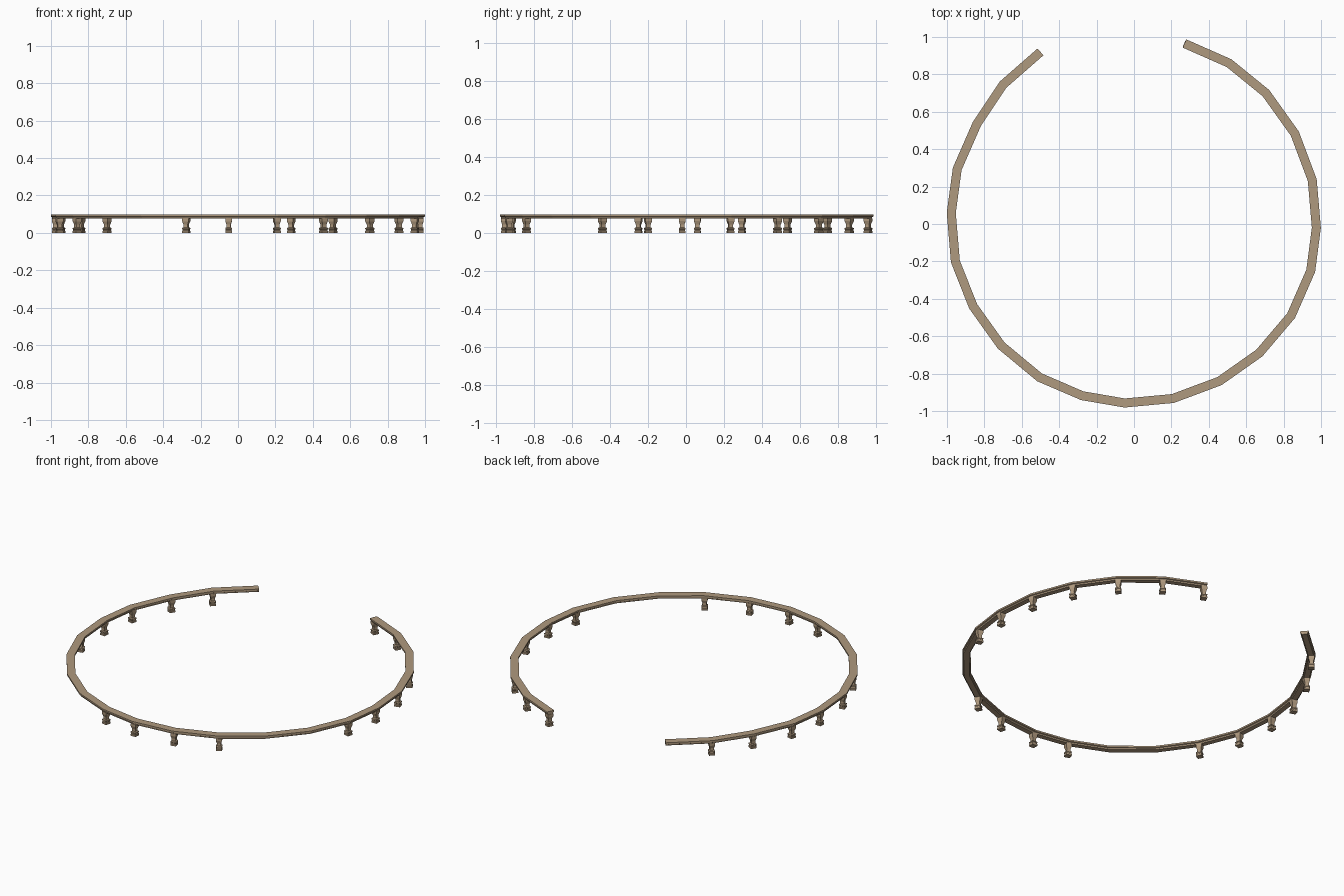
import bpy, bmesh, math
from mathutils import Vector

if "Cube" in bpy.data.objects:
    bpy.data.objects.remove(bpy.data.objects["Cube"])

stone = bpy.data.materials.new("tan stone")
stone.diffuse_color = (0.43, 0.32, 0.21, 1)
stone.use_nodes = True
stone.node_tree.nodes["Principled BSDF"].inputs["Base Color"].default_value = stone.diffuse_color

# Centre line of the curved handrail, seen from above
PATH = [Vector(p) for p in (
    (-0.50, 0.92), (-0.70, 0.745), (-0.84, 0.535), (-0.945, 0.295), (-0.977, 0.06),
    (-0.955, -0.20), (-0.86, -0.44), (-0.71, -0.65), (-0.505, -0.82), (-0.277, -0.918),
    (-0.05, -0.957), (0.208, -0.933), (0.457, -0.84), (0.67, -0.69), (0.84, -0.49),
    (0.945, -0.25), (0.975, -0.02), (0.953, 0.235), (0.86, 0.483), (0.705, 0.70),
    (0.508, 0.86), (0.27, 0.965))]
NO_BALUSTER = {0, 7, 8, 13, 14}      # end and the two gaps


def frame(i):
    """Tangent and mitred side vector at path point i."""
    a = (PATH[i] - PATH[i - 1]).normalized() if i > 0 else None
    b = (PATH[i + 1] - PATH[i]).normalized() if i < len(PATH) - 1 else None
    a, b = a or b, b or a
    t = (a + b).normalized()
    side = Vector((-t.y, t.x))
    return t, side / t.dot(a)


def finish(bm, name):
    bmesh.ops.recalc_face_normals(bm, faces=bm.faces)
    me = bpy.data.meshes.new(name)
    bm.to_mesh(me)
    bm.free()
    me.materials.append(stone)
    ob = bpy.data.objects.new(name, me)
    bpy.context.collection.objects.link(ob)
    return ob


def loft(bm, rings):
    """Skin closed rings of points and cap both ends."""
    rings = [[bm.verts.new(p) for p in r] for r in rings]
    n = len(rings[0])
    for r, s in zip(rings, rings[1:]):
        for k in range(n):
            bm.faces.new((r[k], r[(k + 1) % n], s[(k + 1) % n], s[k]))
    bm.faces.new(rings[0])
    bm.faces.new(rings[-1])


# Handrail: stepped profile swept along the path
half = [(0.016, 0.076), (0.018, 0.084), (0.024, 0.087), (0.024, 0.097)]
profile = half + [(-w, z) for w, z in reversed(half)]
bm = bmesh.new()
rings = []
for i, p in enumerate(PATH):
    s = frame(i)[1]
    rings.append([(p.x + s.x * w, p.y + s.y * w, z) for w, z in profile])
loft(bm, rings)
finish(bm, "handrail")

# Balusters: square turned posts, plinth, waist and flared head
POST = [(0.0175, 0.0), (0.0175, 0.010), (0.0155, 0.012), (0.0155, 0.018), (0.0175, 0.020),
        (0.0175, 0.026), (0.0115, 0.030), (0.0115, 0.044), (0.0175, 0.062),
        (0.0175, 0.077)]
for i, p in enumerate(PATH):
    if i in NO_BALUSTER:
        continue
    bm = bmesh.new()
    loft(bm, [[(r * a, r * b, z) for a, b in ((-1, -1), (1, -1), (1, 1), (-1, 1))]
              for r, z in POST])
    ob = finish(bm, f"baluster_{i:02d}")
    t = frame(i)[0]
    if i == len(PATH) - 1:           # last post sits just inside the rail end
        p = p - t * -0.016 if t.x > 0 else p - t * 0.016
    ob.location = (p.x, p.y, 0)
    ob.rotation_euler.z = math.atan2(t.y, t.x)
